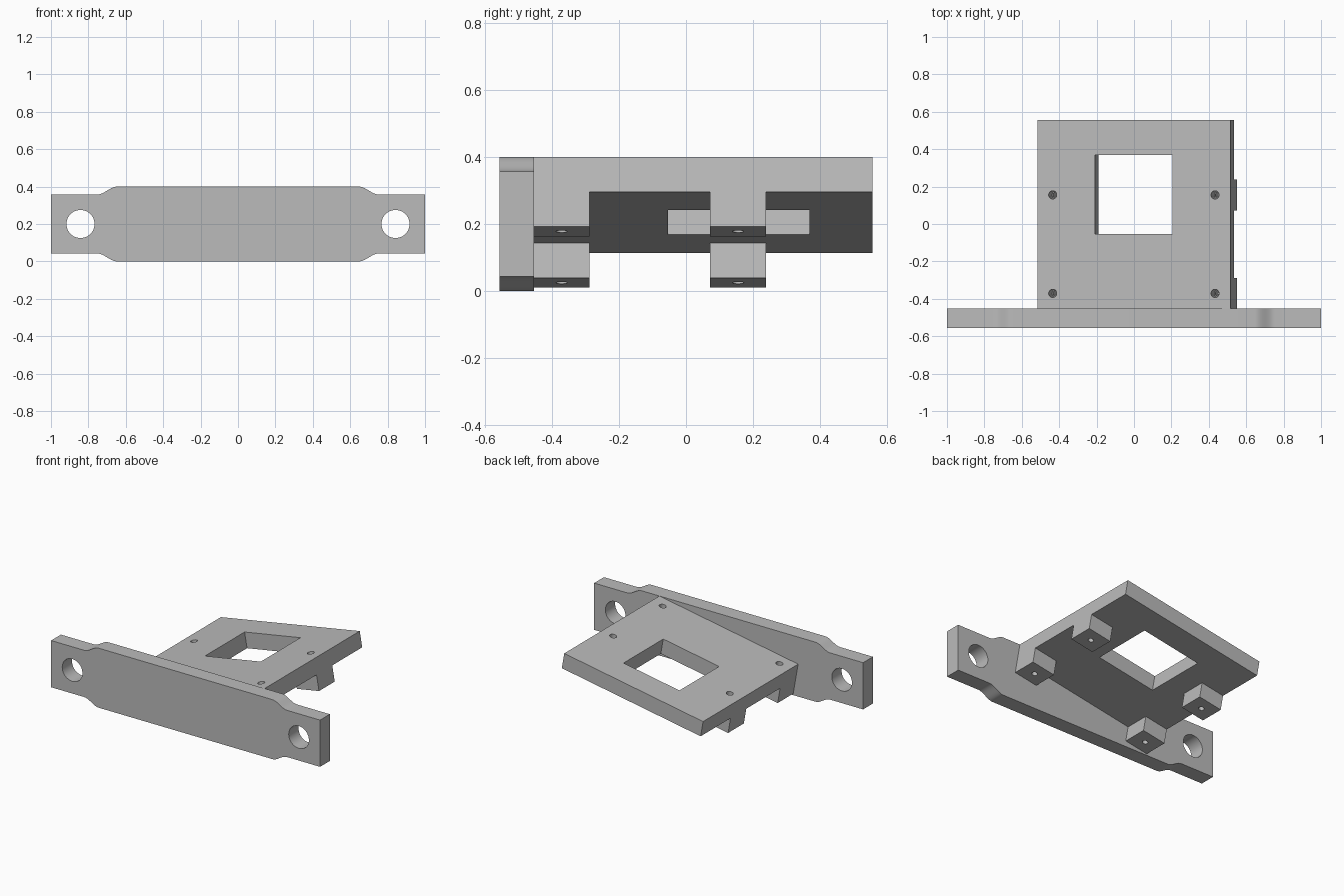
import bpy
import bmesh
from math import cos, sin, pi, radians
from mathutils import Matrix

cube = bpy.data.objects.get("Cube")
if cube:
    bpy.data.objects.remove(cube, do_unlink=True)

grey = bpy.data.materials.new("plain grey")
grey.use_nodes = True
colour = (0.5, 0.5, 0.5, 1)
grey.diffuse_color = colour
grey.node_tree.nodes["Principled BSDF"].inputs["Base Color"].default_value = colour


def rect(x0, x1, y0, y1):
    return [(x0, y0), (x1, y0), (x1, y1), (x0, y1)]


def circle(cx, cy, r, n=32):
    return [(cx + r * cos(2 * pi * i / n), cy + r * sin(2 * pi * i / n)) for i in range(n)]


def slab(name, loops, z0, z1, matrix):
    """Extrude an outline (first loop) with holes (other loops) from z0 to z1."""
    curve = bpy.data.curves.new(name, "CURVE")
    curve.dimensions = "2D"
    curve.fill_mode = "BOTH"
    curve.extrude = (z1 - z0) / 2
    for loop in loops:
        spline = curve.splines.new("POLY")
        spline.points.add(len(loop) - 1)
        for point, (x, y) in zip(spline.points, loop):
            point.co = (x, y, 0, 1)
        spline.use_cyclic_u = True
    obj = bpy.data.objects.new(name, curve)
    bpy.context.collection.objects.link(obj)
    bpy.ops.object.select_all(action="DESELECT")
    obj.select_set(True)
    bpy.context.view_layer.objects.active = obj
    bpy.ops.object.convert(target="MESH")
    obj = bpy.context.object

    # Weld caps to walls and place the part
    bm = bmesh.new()
    bm.from_mesh(obj.data)
    bmesh.ops.remove_doubles(bm, verts=bm.verts, dist=0.0001)
    bm.transform(matrix @ Matrix.Translation((0, 0, (z0 + z1) / 2)))
    bmesh.ops.recalc_face_normals(bm, faces=bm.faces)
    bm.to_mesh(obj.data)
    bm.free()
    obj.data.materials.clear()
    obj.data.materials.append(grey)
    bpy.ops.object.shade_smooth_by_angle(angle=radians(30))
    return obj


# Front bar: narrow ends blend into a taller middle, one hole at each end
HALF, END, STEPS = 0.2, 0.157, 10
quarter = [(1, END)]
for i in range(STEPS + 1):
    t = i / STEPS
    quarter.append((0.755 - 0.11 * t, END + (HALF - END) * (1 - cos(pi * t)) / 2))
upper = quarter + [(-x, z) for x, z in reversed(quarter)]
outline = upper + [(x, -z) for x, z in reversed(upper)]
upright = Matrix.Translation((0, 0, HALF)) @ Matrix.Rotation(pi / 2, 4, "X")
slab("front_bar", [outline] + [circle(s * 0.842, 0, 0.075, 48) for s in (-1, 1)],
     0.453, 0.557, upright)

# Tilted plate with a square window and four screw holes
tilt = Matrix.Translation((0.0175, 0, 0.205)) @ Matrix.Rotation(radians(-10), 4, "Y")
HALF_W, THICK, POST = 0.524, 0.1056, 0.167
hole_x = HALF_W - POST / 2
rows = {"front": -0.371, "back": 0.1555}
sides = {"left": 1, "right": -1}
holes = [circle(s * hole_x, y, 0.022) for s in sides.values() for y in rows.values()]
slab("tilted_plate",
     [rect(-HALF_W, HALF_W, -0.4545, 0.557), rect(-0.211, 0.211, -0.054, 0.368)] + holes,
     0, THICK, tilt)

# Square posts under the screw holes
for row, y in rows.items():
    for side, s in sides.items():
        x, h = s * hole_x, POST / 2
        slab(f"{row}_{side}_post",
             [rect(x - h, x + h, y - h, y + h), circle(x, y, 0.017)], -THICK, 0, tilt)
